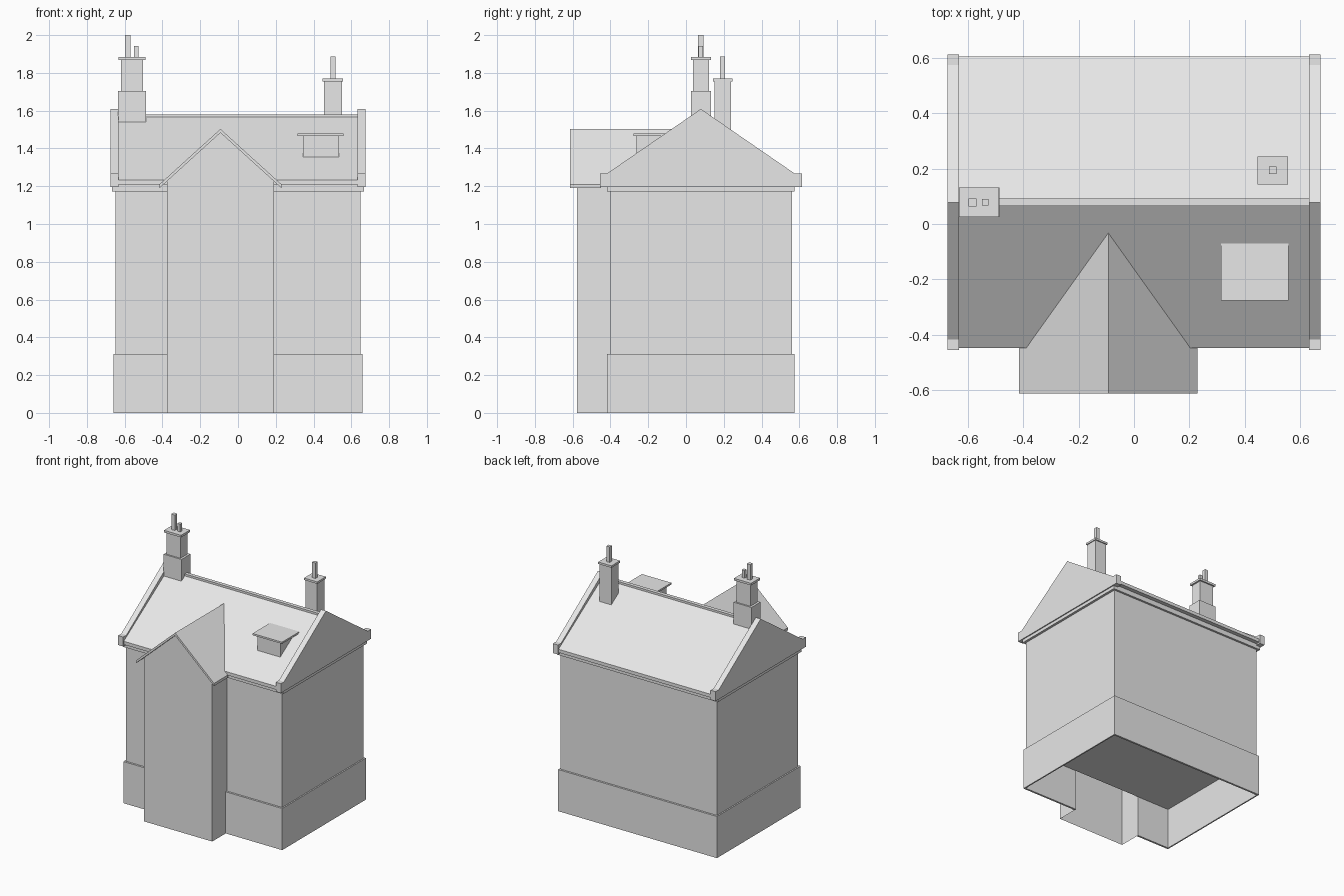
import bpy, bmesh

if "Cube" in bpy.data.objects:
    bpy.data.objects.remove(bpy.data.objects["Cube"])

stone = bpy.data.materials.new("pale_grey")
stone.diffuse_color = (0.8, 0.8, 0.8, 1)
stone.use_nodes = True
stone.node_tree.nodes["Principled BSDF"].inputs["Base Color"].default_value = stone.diffuse_color

CY = 0.0785                    # depth position of the ridge
BX, BY = 0.649, 0.4815         # half sizes of the walls
PX, PY = 0.659, 0.496          # half sizes of the plinth
SLOPE = 0.647                  # main roof pitch
PORCH_X, PORCH_L, PORCH_R = -0.093, -0.376, 0.190


def roof_z(y):
    """Height of the front main roof slope at depth y."""
    return 1.575 + SLOPE * (y - CY)


def make(name, verts, faces, fix=True):
    bm = bmesh.new()
    vs = [bm.verts.new(v) for v in verts]
    for f in faces:
        bm.faces.new([vs[i] for i in f])
    if fix:
        bmesh.ops.recalc_face_normals(bm, faces=bm.faces)
    me = bpy.data.meshes.new(name)
    bm.to_mesh(me)
    bm.free()
    me.materials.append(stone)
    ob = bpy.data.objects.new(name, me)
    bpy.context.collection.objects.link(ob)
    return ob


def prism(name, a, b):
    """Solid between two matching outlines."""
    n = len(a)
    sides = [(i, (i + 1) % n, n + (i + 1) % n, n + i) for i in range(n)]
    return make(name, a + b, [tuple(range(n))[::-1], tuple(range(n, 2 * n))] + sides)


def box(name, x0, x1, y0, y1, z0, z1):
    ring = [(x0, y0), (x1, y0), (x1, y1), (x0, y1)]
    return prism(name, [(x, y, z0) for x, y in ring], [(x, y, z1) for x, y in ring])


def along_x(name, profile, x0, x1):
    return prism(name, [(x0, y, z) for y, z in profile], [(x1, y, z) for y, z in profile])


# Main walls, closed below at plinth height
box("walls", -BX, BX, CY - BY, CY + BY, 0.31, 1.18)

# Plinth: open-bottomed skirt with a gap at the porch
yf, yb, wf, wb = CY - PY, CY + PY, CY - BY, CY + BY
skirt = [(PORCH_L, yf), (-PX, yf), (-PX, yb), (PX, yb), (PX, yf), (PORCH_R, yf),
         (PORCH_R, wf), (BX, wf), (BX, wb), (-BX, wb), (-BX, wf), (PORCH_L, wf)]
prism("plinth", [(x, y, 0) for x, y in skirt], [(x, y, 0.312) for x, y in skirt])

# Cornice under the eaves
box("cornice", -0.667, 0.667, CY - 0.497, CY + 0.497, 1.172, 1.209)

# Main roof and its ridge cap
EAVE = 0.528
along_x("main_roof", [(CY - EAVE, 1.208), (CY + EAVE, 1.208), (CY + EAVE, 1.233),
                      (CY, 1.575), (CY - EAVE, 1.233)], -0.64, 0.64)
box("ridge_cap", -0.64, 0.64, CY - 0.014, CY + 0.014, 1.55, 1.581)

# Gable parapets with kneeler blocks at their feet
for side, s in (("left", -1), ("right", 1)):
    x0, x1 = sorted((s * 0.633, s * 0.675))
    along_x(side + "_gable_parapet", [(CY - 0.497, 1.196), (CY + 0.497, 1.196),
            (CY + 0.497, 1.267), (CY, 1.609), (CY - 0.497, 1.267)], x0, x1)
    for end, t in (("front", -1), ("back", 1)):
        y0, y1 = sorted((CY + t * 0.497, CY + t * 0.5345))
        box(f"{side}_{end}_kneeler", x0, x1, y0, y1, 1.196, 1.267)

# Porch walls: hollow shell with a pointed front
RISE = 0.907
yp, top, peak = -0.577, 1.483 - RISE * 0.283, 1.483
make("porch_walls",
     [(PORCH_L, yp, 0), (PORCH_R, yp, 0), (PORCH_R, yp, top), (PORCH_X, yp, peak),
      (PORCH_L, yp, top), (PORCH_L, wf, 0), (PORCH_R, wf, 0), (PORCH_R, wf, top),
      (PORCH_L, wf, top)],
     [(0, 1, 2, 3, 4), (1, 6, 7, 2), (5, 0, 4, 8)], fix=False)

# Porch roof: two thin slopes running back into the main roof
HW, T, YR = 0.323, 0.02, -0.613
valley = -0.019
for side, s in (("left", -1), ("right", 1)):
    rows = [(0, valley), (0.297, CY - EAVE), (HW, CY - EAVE)]
    plan = [(0, YR), (HW, YR)] + rows[::-1]
    upper = [(PORCH_X + s * d, y, 1.503 - RISE * d) for d, y in plan]
    lower = [(x, y, z - T) for x, y, z in upper]
    prism(f"porch_roof_{side}", lower, upper)

# Dormer box with a flat overhanging roof
box("dormer", 0.344, 0.534, -0.262, -0.08, 1.34, 1.468)
box("dormer_roof", 0.315, 0.559, -0.277, -0.057, 1.466, 1.479)


def pot(name, x, y, half, z0, z1):
    box(name, x - half, x + half, y - half, y + half, z0, z1)


# Left chimney: wide base, narrower stack, cap and two pots
cx = -0.561
box("left_chimney_base", cx - 0.074, cx + 0.074, CY - 0.053, CY + 0.053, 1.45, 1.704)
box("left_chimney_stack", cx - 0.058, cx + 0.058, CY - 0.042, CY + 0.042, 1.70, 1.868)
box("left_chimney_cap", cx - 0.071, cx + 0.071, CY - 0.053, CY + 0.053, 1.868, 1.884)
pot("left_chimney_tall_pot", -0.584, CY, 0.0145, 1.88, 2.0)
pot("left_chimney_short_pot", -0.538, CY, 0.0115, 1.88, 1.942)

# Right chimney: stack on the back slope, cap and one pot
cx, cy = 0.502, 0.194
box("right_chimney_stack", cx - 0.048, cx + 0.048, cy - 0.043, cy + 0.043, 1.40, 1.757)
box("right_chimney_cap", cx - 0.055, cx + 0.055, cy - 0.051, cy + 0.051, 1.755, 1.770)
pot("right_chimney_pot", cx, cy, 0.0135, 1.765, 1.886)
